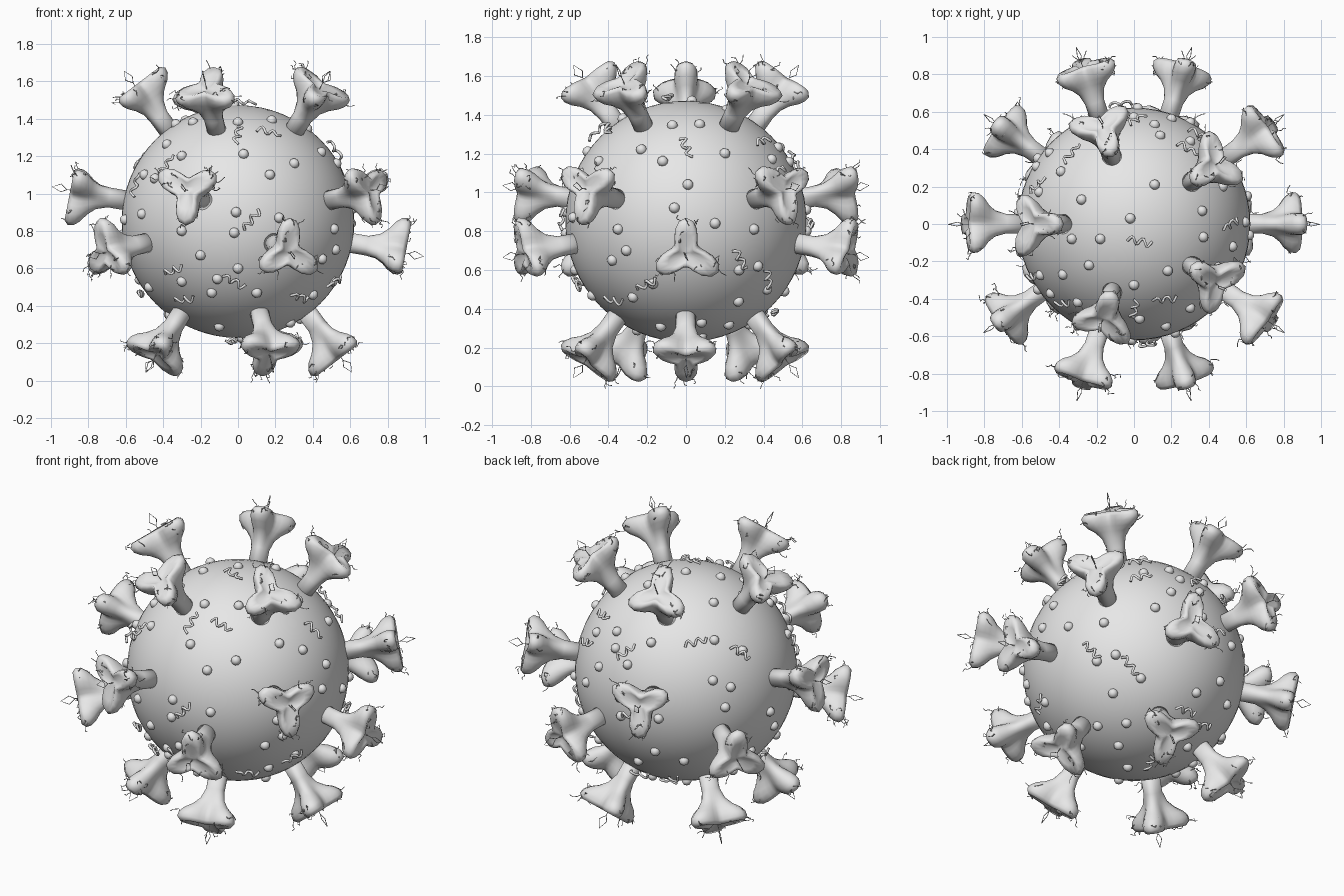
import bpy, bmesh, math, random
from mathutils import Matrix, Vector

random.seed(7)
if "Cube" in bpy.data.objects:
    bpy.data.objects.remove(bpy.data.objects["Cube"])

CENTRE = Vector((0, 0, 0.85))
R = 0.622
UP = Vector((0, 0, 1))

grey = bpy.data.materials.new("plain_grey")
grey.use_nodes = True
grey.diffuse_color = (0.8, 0.8, 0.8, 1)
grey.node_tree.nodes["Principled BSDF"].inputs["Base Color"].default_value = grey.diffuse_color


def add(name, mesh, matrix):
    ob = bpy.data.objects.new(name, mesh)
    ob.matrix_world = Matrix.Translation(CENTRE) @ matrix
    bpy.context.collection.objects.link(ob)
    return ob


def finish(bm, name):
    bmesh.ops.recalc_face_normals(bm, faces=bm.faces)
    for f in bm.faces:
        f.smooth = True
    mesh = bpy.data.meshes.new(name)
    bm.to_mesh(mesh)
    bm.free()
    mesh.materials.append(grey)
    return mesh


def frame(axis, side):
    """Rotation with local z on the axis and local x towards side."""
    z = axis.normalized()
    x = (side - z * side.dot(z)).normalized()
    return Matrix((x, z.cross(x), z)).transposed().to_4x4()


def wire_mesh(name, paths, radius, sides=0):
    """Tubes along the given paths, as one mesh."""
    curve = bpy.data.curves.new(name, "CURVE")
    curve.dimensions = "3D"
    curve.bevel_depth = radius
    curve.bevel_resolution = sides
    curve.use_fill_caps = True
    for path in paths:
        spline = curve.splines.new("POLY")
        spline.points.add(len(path) - 1)
        for point, co in zip(spline.points, path):
            point.co = (*co, 1)
    ob = bpy.data.objects.new(name, curve)
    bpy.context.collection.objects.link(ob)
    bpy.context.view_layer.update()
    mesh = bpy.data.meshes.new_from_object(ob.evaluated_get(bpy.context.evaluated_depsgraph_get()))
    bpy.data.objects.remove(ob)
    mesh.materials.clear()
    mesh.materials.append(grey)
    for f in mesh.polygons:
        f.use_smooth = True
    return mesh


# Round body
bm = bmesh.new()
bmesh.ops.create_uvsphere(bm, u_segments=64, v_segments=32, radius=R)
add("body", finish(bm, "body"), Matrix())

# Spike: stalk flaring into a three-lobed head (distance, valley radius, lobe radius)
PROFILE = [(0.58, 0.052, 0.054), (0.70, 0.050, 0.056), (0.76, 0.054, 0.078),
           (0.80, 0.062, 0.115), (0.83, 0.070, 0.158), (0.86, 0.074, 0.184),
           (0.89, 0.070, 0.190), (0.912, 0.056, 0.168), (0.905, 0.04, 0.11),
           (0.89, 0.02, 0.04)]
LOBES = (1.0, 0.93, 1.02)
SEGS = 30


def head_radius(angle, valley, lobe):
    wave = (0.5 + 0.5 * math.cos(3 * angle)) ** 1.3
    size = LOBES[round(angle / (math.tau / 3)) % 3]
    return valley + (lobe * size - valley) * wave


bm = bmesh.new()
rings = []
for dist, valley, lobe in PROFILE:
    ring = []
    for i in range(SEGS):
        a = math.tau * i / SEGS
        r = head_radius(a, valley, lobe)
        ring.append(bm.verts.new((r * math.cos(a), r * math.sin(a), dist)))
    rings.append(ring)
for low, high in zip(rings, rings[1:]):
    for i in range(SEGS):
        j = (i + 1) % SEGS
        bm.faces.new((low[i], low[j], high[j], high[i]))
bm.faces.new(rings[-1])
bm.faces.new(rings[0])
spike_mesh = finish(bm, "spike")

# Fine hairs: a leaf-shaped loop at the middle and wisps round the lobes
leaf = [Vector((x, x * 0.5, z)) for x, z in
        [(0, 0.88), (0.004, 0.93), (0.022, 0.96), (0.004, 1.01),
         (-0.02, 0.965), (0.004, 0.93)]]


def wisp():
    a = random.randrange(3) * math.tau / 3 + random.uniform(-0.4, 0.4)
    dist, valley, lobe = random.choice(PROFILE[4:9])
    r = head_radius(a, valley, lobe)
    out = Vector((math.cos(a), math.sin(a), 0))
    p = out * (r - 0.005) + UP * dist
    path = [p.copy()]
    for step in range(4):
        drift = Vector([random.uniform(-1, 1) for _ in range(3)])
        p += drift * 0.016 + (out + UP * 0.3) * 0.007
        path.append(p.copy())
    return path


hair_meshes = [wire_mesh("hair", [leaf] + [wisp() for _ in range(16)], 0.0022)
               for _ in range(4)]

# Twenty spikes in four rings of five (height, turn in degrees, lobe direction)
spike_axes = []
for height, turn, sign in [(0.795, 36, 1), (0.188, 36, -1), (-0.188, 0, 1), (-0.795, 0, -1)]:
    flat = math.sqrt(1 - height ** 2)
    for k in range(5):
        a = math.radians(turn + 72 * k)
        axis = Vector((flat * math.cos(a), flat * math.sin(a), height))
        spike_axes.append(axis)
        matrix = frame(axis, UP * sign)
        add("spike", spike_mesh, matrix)
        add("spike_hair", hair_meshes[k % 4], matrix)


def on_ball(u, v, view):
    """Point on the body seen at u, v from the front, side or top."""
    if view != "top":
        v -= CENTRE.z
    w = math.sqrt(max(R * R - u * u - v * v, 0))
    return Vector({"front": (u, -w, v), "side": (w, u, v), "top": (u, v, w)}[view])


def scatter(spots, gap, clear):
    """Seen spots first, then their opposites wherever there is room."""
    seen = [on_ball(u, v, view) for view, pts in spots.items() for u, v in pts]
    kept = []
    for p in seen + [-q for q in seen]:
        if all((p - q).length > gap for q in kept) and \
           all((p - s * R).length > clear for s in spike_axes):
            kept.append(p)
    return kept


# Small round bumps
BUMPS = {
    "front": [(.03, 1.21), (.17, 1.1), (-.3, 1.2), (.3, 1.16), (0, 1.38), (-.24, 1.38),
              (-.5, 1.1), (-.01, .9), (-.02, .79), (-.3, .8), (-.2, .67), (0, .6),
              (-.3, .53), (-.14, .47), (.1, .47), (.22, .87), (.52, .7), (-.1, .29), (.4, .46)],
    "side": [(-.23, 1.22), (-.12, 1.16), (.2, 1.2), (.01, 1.04), (-.06, .92), (.15, .84),
             (-.38, .65), (-.35, .81), (-.17, .53), (.35, .81), (.37, .62), (.08, .33), (.07, 1.35)],
    "top": [(-.02, .03), (-.18, -.08), (.11, .21), (-.28, .13), (-.39, .28), (.18, -.25),
            (.37, -.07), (-.24, -.27), (-.38, -.27), (.11, .53), (.52, -.12)],
}
bm = bmesh.new()
bmesh.ops.create_icosphere(bm, subdivisions=2, radius=0.028)
bump_mesh = finish(bm, "bump")
for p in scatter(BUMPS, 0.085, 0.08):
    add("bump", bump_mesh, Matrix.Translation(p) @ frame(p, Vector((0.3, 0.2, 1))))

# Wriggly strands lying on the body
STRANDS = {
    "front": [(.16, 1.31), (-.37, 1.14), (.07, .86), (-.28, .45), (.32, .46)],
    "side": [(0, 1.22), (-.42, .47), (.27, .66), (-.44, 1.3), (.46, 1.1)],
    "top": [(.03, -.09), (.52, 0), (.02, .54), (-.5, .2)],
}
path = []
for i in range(17):
    t = i / 16 - 0.5
    path.append((0.13 * t, 0.018 * math.sin(t * 14), 0.012 + 0.022 * abs(math.sin(t * 6))))
strand_mesh = wire_mesh("strand", [path], 0.0075, 1)
for p in scatter(STRANDS, 0.15, 0.09):
    spin = Matrix.Rotation(random.uniform(-0.9, 0.9), 4, "Z")
    add("strand", strand_mesh, Matrix.Translation(p) @ frame(p, Vector((1, 0.6, 0.3))) @ spin)
